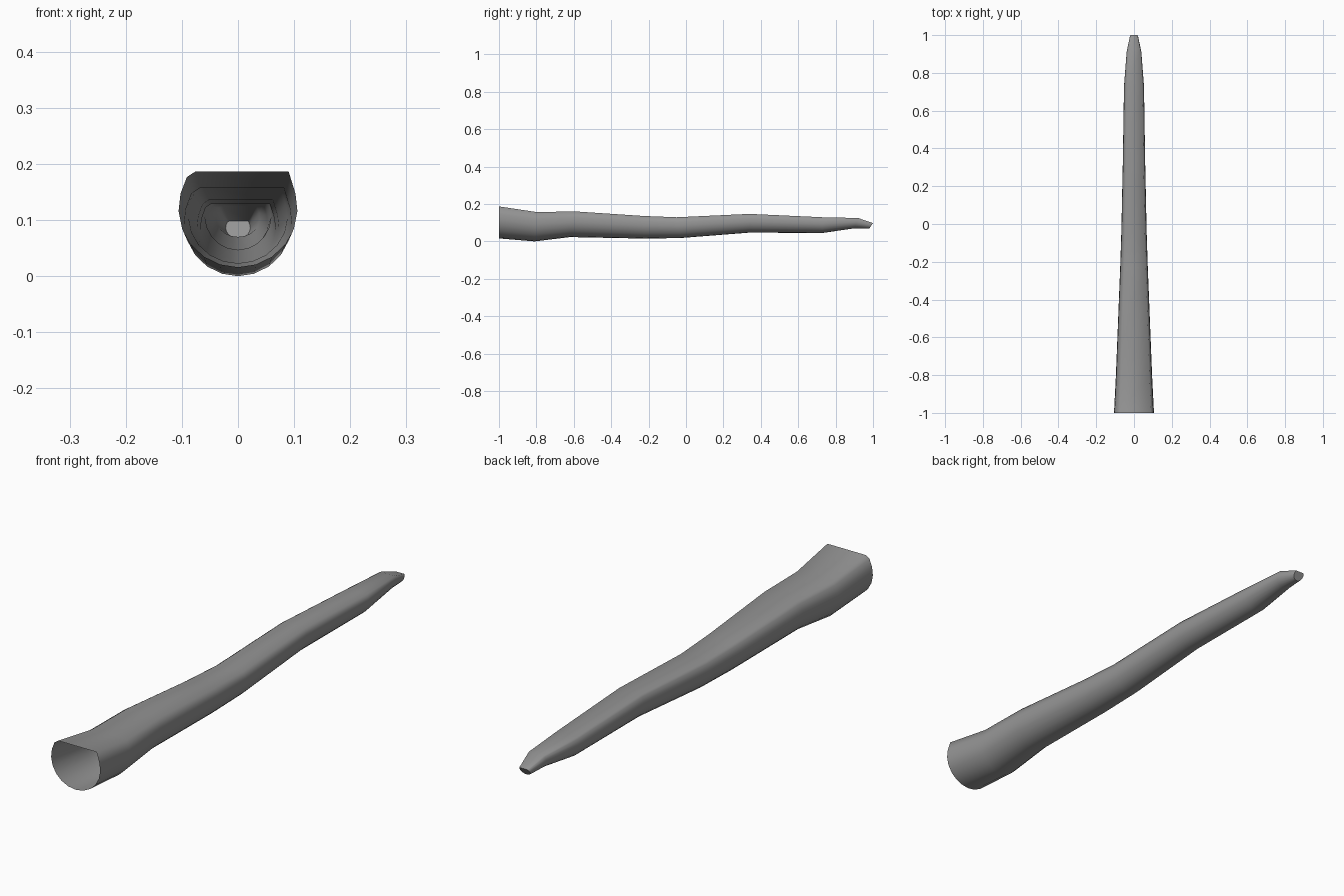
import bpy, bmesh, math

if "Cube" in bpy.data.objects:
    bpy.data.objects.remove(bpy.data.objects["Cube"])

# Stations along the tube: y at top, y at bottom, half width, bottom z, top z
stations = [
    (-1.00, -1.00, 0.106, 0.016, 0.187),
    (-0.80, -0.81, 0.096, 0.000, 0.157),
    (-0.59, -0.62, 0.088, 0.023, 0.160),
    (-0.23, -0.22, 0.073, 0.015, 0.136),
    (-0.05, -0.03, 0.067, 0.018, 0.129),
    (0.34, 0.34, 0.059, 0.047, 0.147),
    (0.73, 0.73, 0.053, 0.045, 0.129),
    (0.92, 0.90, 0.039, 0.070, 0.125),
    (1.00, 0.98, 0.022, 0.068, 0.098),
]

# Unit D-shaped profile: round belly, flat top, chamfered left corner
FLAT = 0.64
profile = [(0.85, FLAT)]
for i in range(13):
    a = math.radians(15 - 17.5 * i)
    profile.append((math.cos(a), math.sin(a)))
profile += [(-0.86, 0.54), (-0.71, FLAT)]

# Hollow tapered tube, open at the wide end
bm = bmesh.new()
rings = []
for y_top, y_bot, r, z0, z1 in stations:
    ring = []
    for u, v in profile:
        t = (v + 1) / (1 + FLAT)
        ring.append(bm.verts.new((u * r, y_bot + (y_top - y_bot) * t, z0 + (z1 - z0) * t)))
    rings.append(ring)
n = len(profile)
for a, b in zip(rings, rings[1:]):
    for i in range(n):
        j = (i + 1) % n
        bm.faces.new((a[i], a[j], b[j], b[i])).smooth = True

# Flat cap closing the narrow tip, with a sharp rim
cap = bm.faces.new(rings[-1])
for edge in cap.edges:
    edge.smooth = False
bmesh.ops.recalc_face_normals(bm, faces=bm.faces)

mesh = bpy.data.meshes.new("tapered_tube")
bm.to_mesh(mesh)
bm.free()
tube = bpy.data.objects.new("tapered_tube", mesh)
bpy.context.collection.objects.link(tube)

# Dark grey surface
grey = bpy.data.materials.new("dark_grey")
grey.diffuse_color = (0.3, 0.3, 0.3, 1)
grey.use_nodes = True
grey.node_tree.nodes["Principled BSDF"].inputs["Base Color"].default_value = grey.diffuse_color
mesh.materials.append(grey)
